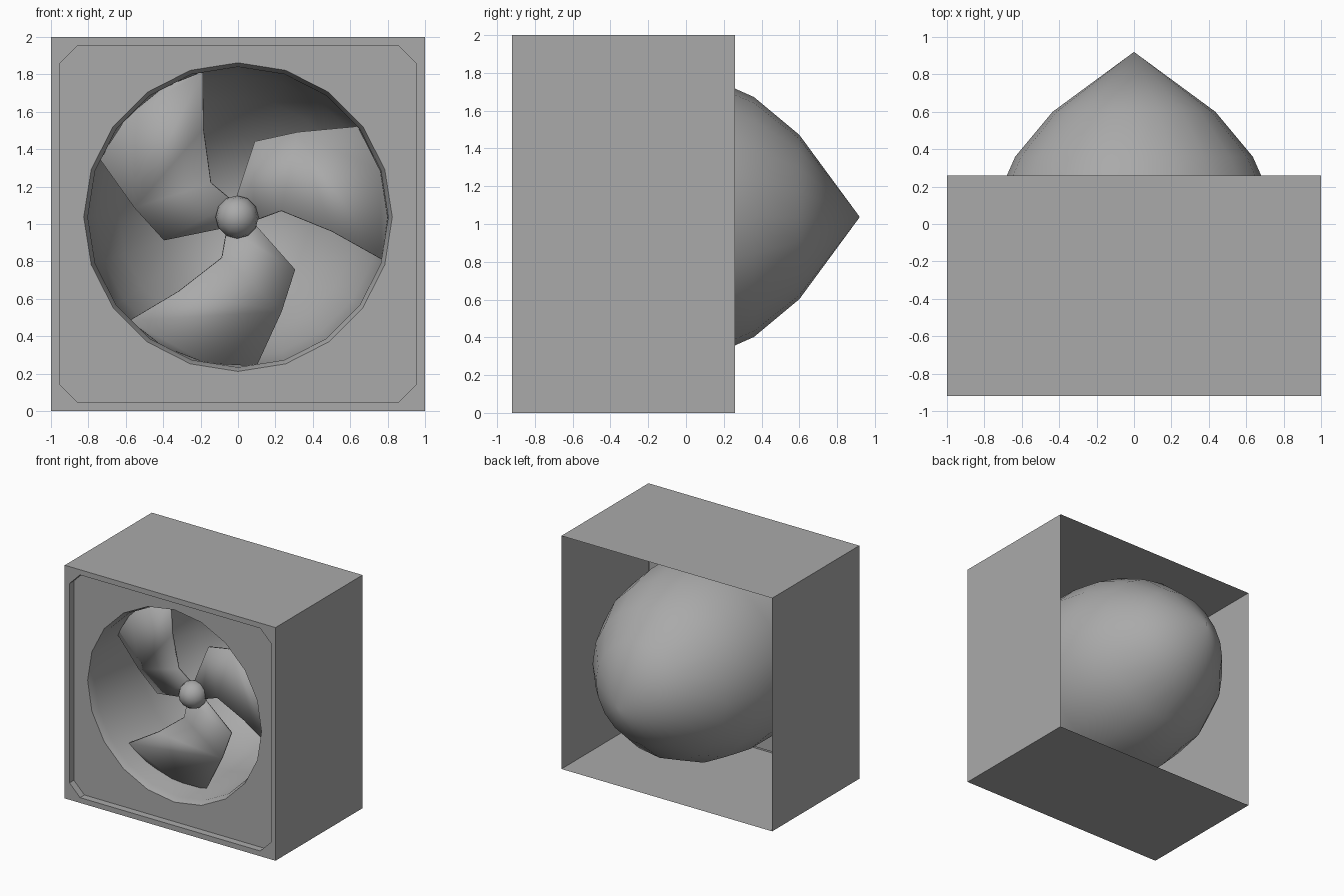
import bpy, bmesh, math
from mathutils import Vector, Matrix

cube = bpy.data.objects.get("Cube")
if cube:
    bpy.data.objects.remove(cube, do_unlink=True)

FRONT, BACK, RECESS = -0.92, 0.26, -0.86
AXIS_Z = 1.037
SIDES = 20

grey = bpy.data.materials.new("plain_grey")
grey.use_nodes = True
colour = (0.4, 0.4, 0.4, 1)
grey.diffuse_color = colour
grey.node_tree.nodes["Principled BSDF"].inputs["Base Color"].default_value = colour


def finish(name, bm, smooth=30):
    mesh = bpy.data.meshes.new(name)
    bm.to_mesh(mesh)
    bm.free()
    obj = bpy.data.objects.new(name, mesh)
    bpy.context.collection.objects.link(obj)
    mesh.materials.append(grey)
    bpy.ops.object.select_all(action='DESELECT')
    bpy.context.view_layer.objects.active = obj
    obj.select_set(True)
    if smooth:
        bpy.ops.object.shade_smooth_by_angle(angle=math.radians(smooth))
    return obj


def loop(bm, points, y):
    return [bm.verts.new((x, y, z)) for x, z in points]


def loft(bm, a, b):
    n = len(a)
    for i in range(n):
        j = (i + 1) % n
        bm.faces.new((a[i], a[j], b[j], b[i]))


def fill_between(bm, *loops):
    # flat ring between nested outlines, facing the front
    edges = []
    for vs in loops:
        for i in range(len(vs)):
            pair = (vs[i - 1], vs[i])
            edges.append(bm.edges.get(pair) or bm.edges.new(pair))
    made = bmesh.ops.triangle_fill(bm, edges=edges, use_beauty=True)["geom"]
    faces = [f for f in made if isinstance(f, bmesh.types.BMFace)]
    for f in faces:
        f.normal_update()
        if f.normal.y > 0:
            f.normal_flip()
    bmesh.ops.dissolve_limit(bm, angle_limit=0.01, verts=[],
                             edges=list({e for f in faces for e in f.edges
                                         if all(g in faces for g in e.link_faces)}))


def circle(r):
    return [(r * math.sin(math.tau * i / SIDES),
             AXIS_Z + r * math.cos(math.tau * i / SIDES)) for i in range(SIDES)]


square = [(-1, 0), (1, 0), (1, 2), (-1, 2)]
h, c = 0.955, 0.855
octagon = [(-c, 1 - h), (c, 1 - h), (h, 1 - c), (h, 1 + c),
           (c, 1 + h), (-c, 1 + h), (-h, 1 + c), (-h, 1 - c)]

# casing: open-backed box, narrow front frame and recess wall
bm = bmesh.new()
front = loop(bm, square, FRONT)
rim = loop(bm, octagon, FRONT)
loft(bm, loop(bm, square, BACK), front)
loft(bm, rim, loop(bm, octagon, RECESS))
fill_between(bm, front, rim)
bmesh.ops.recalc_face_normals(bm, faces=bm.faces)
finish("casing", bm, 0)

# front panel with the round opening
bm = bmesh.new()
fill_between(bm, loop(bm, octagon, RECESS), loop(bm, circle(0.825), RECESS))
finish("front_panel", bm, 0)

# bowl: short tapered lip, tunnel and pointed back
bm = bmesh.new()
profile = [(0.825, RECESS), (0.803, -0.8), (0.8, -0.2), (0.755, 0.09),
           (0.635, 0.36), (0.435, 0.6)]
rings = [loop(bm, circle(r), y) for r, y in profile]
for a, b in zip(rings, rings[1:]):
    loft(bm, a, b)
tip = bm.verts.new((0, 0.92, AXIS_Z))
for i in range(SIDES):
    bm.faces.new((rings[-1][i - 1], rings[-1][i], tip))
bowl = finish("bowl", bm, 40)

# three swept blades: (x, z from the axis, depth) along each edge
trailing = [(0.08, -0.02, 0.32), (0.23, 0.035, 0.31), (0.5, -0.075, 0.285), (0.768, -0.225, 0.26)]
leading = [(-0.015, 0.09, 0.34), (0.09, 0.405, 0.39), (0.32, 0.455, 0.365), (0.64, 0.485, 0.34)]
tip_arc = [(0.8, 0, 0.285), (0.761, 0.247, 0.31)]
for k in range(3):
    bm = bmesh.new()
    turn = Matrix.Rotation(-k * math.tau / 3, 4, 'Y')
    place = lambda p: bm.verts.new(turn @ Vector((p[0], FRONT + p[2], p[1]))
                                   + Vector((0, 0, AXIS_Z)))
    t, l, arc = [[place(p) for p in pts] for pts in (trailing, leading, tip_arc)]
    for i in range(2):
        bm.faces.new((t[i], t[i + 1], l[i + 1], l[i]))
    bm.faces.new((t[2], t[3], *arc, l[3], l[2]))
    blade = finish(f"fan_blade_{k + 1}", bm)
    solid = blade.modifiers.new("thickness", 'SOLIDIFY')
    solid.thickness = 0.02
    solid.offset = -1

# round hub
bm = bmesh.new()
bmesh.ops.create_uvsphere(bm, u_segments=12, v_segments=8, radius=0.115,
                          matrix=Matrix.Translation((-0.005, -0.6, AXIS_Z))
                          @ Matrix.Rotation(math.pi / 2, 4, 'X'))
finish("hub", bm, 60)
